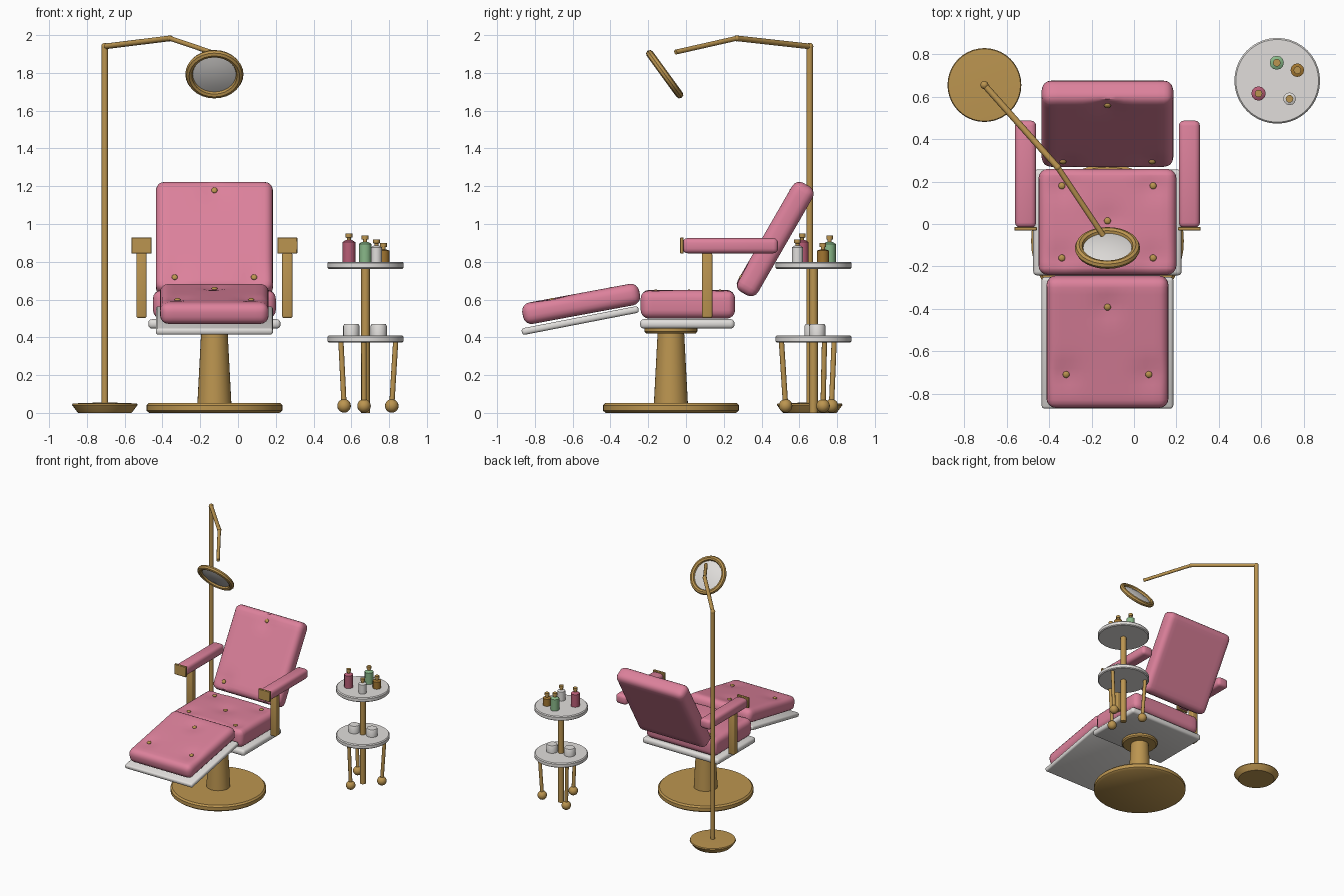
import bpy, bmesh, math
from mathutils import Vector, Matrix

if "Cube" in bpy.data.objects:
    bpy.data.objects.remove(bpy.data.objects["Cube"])


def material(name, rgb):
    m = bpy.data.materials.new(name)
    m.use_nodes = True
    m.diffuse_color = (*rgb, 1)
    m.node_tree.nodes["Principled BSDF"].inputs["Base Color"].default_value = (*rgb, 1)
    return m


GOLD = material("brushed gold", (0.50, 0.30, 0.08))
PINK = material("pink upholstery", (0.72, 0.22, 0.33))
WHITE = material("white enamel", (0.75, 0.73, 0.71))
GREEN = material("green glass", (0.25, 0.48, 0.25))
AMBER = material("amber glass", (0.36, 0.18, 0.03))
ROSE = material("rose glass", (0.48, 0.11, 0.18))


def finish(name, bm, mat, matrix=None, angle=40):
    """Turn a bmesh into a named, shaded object."""
    bmesh.ops.recalc_face_normals(bm, faces=bm.faces)
    if matrix:
        bmesh.ops.transform(bm, matrix=matrix, verts=bm.verts)
    mesh = bpy.data.meshes.new(name)
    bm.to_mesh(mesh)
    bm.free()
    mesh.materials.append(mat)
    ob = bpy.data.objects.new(name, mesh)
    bpy.context.collection.objects.link(ob)
    bpy.ops.object.select_all(action="DESELECT")
    ob.select_set(True)
    bpy.context.view_layer.objects.active = ob
    bpy.ops.object.shade_smooth_by_angle(angle=math.radians(angle))
    return ob


def placed(loc, tilt=0):
    return Matrix.Translation(loc) @ Matrix.Rotation(math.radians(tilt), 4, "X")


def rounded_box(size, radius, segments=3):
    bm = bmesh.new()
    bmesh.ops.create_cube(bm, size=1)
    bmesh.ops.scale(bm, vec=size, verts=bm.verts)
    bmesh.ops.bevel(bm, geom=bm.edges[:], offset=radius, segments=segments,
                    profile=0.5, affect="EDGES")
    return bm


def box(name, loc, size, mat, radius=0.01, tilt=0, segments=3):
    return finish(name, rounded_box(size, radius, segments), mat, placed(loc, tilt))


def lathe(name, profile, loc, mat, steps=32, tilt=0):
    """Spin a (radius, height) profile around its vertical axis."""
    bm = bmesh.new()
    verts = [bm.verts.new((r, 0, z)) for r, z in profile]
    edges = [bm.edges.new(pair) for pair in zip(verts, verts[1:])]
    bmesh.ops.spin(bm, geom=verts + edges, cent=(0, 0, 0), axis=(0, 0, 1),
                   angle=math.tau, steps=steps)
    bmesh.ops.remove_doubles(bm, verts=bm.verts, dist=0.0001)
    return finish(name, bm, mat, placed(loc, tilt))


def rod(name, a, b, radius, mat, sides=12):
    a, b = Vector(a), Vector(b)
    bm = bmesh.new()
    bmesh.ops.create_cone(bm, cap_ends=True, segments=sides, radius1=radius,
                          radius2=radius, depth=(b - a).length)
    turn = (b - a).to_track_quat("Z", "Y").to_matrix().to_4x4()
    return finish(name, bm, mat, Matrix.Translation((a + b) / 2) @ turn)


def ball(name, loc, radius, mat, matrix=None):
    bm = bmesh.new()
    bmesh.ops.create_uvsphere(bm, u_segments=16, v_segments=10, radius=radius)
    return finish(name, bm, mat, matrix or Matrix.Translation(loc))


def cushion(name, loc, size, tilt, buttons):
    """Padded block with buttons pulled into its upper face."""
    bm = rounded_box(size, 0.045, 4)
    for axis in (0, 1):
        for i in range(-7, 8):
            co, no = Vector((0, 0, 0)), Vector((0, 0, 0))
            co[axis] = i / 16 * size[axis]
            no[axis] = 1
            bmesh.ops.bisect_plane(bm, geom=bm.verts[:] + bm.edges[:] + bm.faces[:],
                                   plane_co=co, plane_no=no)
    for v in bm.verts:
        if v.co.z > size[2] * 0.4:
            for x, y in buttons:
                d2 = (v.co.x - x) ** 2 + (v.co.y - y) ** 2
                v.co.z -= 0.012 * math.exp(-d2 / 0.004)
    place = placed(loc, tilt)
    finish(name, bm, PINK, place)
    for i, (x, y) in enumerate(buttons):
        spot = Matrix.Translation((x, y, size[2] / 2 - 0.008))
        squash = Matrix.Diagonal((1, 1, 0.6, 1))
        ball(f"{name}_button_{i + 1}", None, 0.016, GOLD, place @ spot @ squash)


# Chair pedestal
CX, CY = -0.125, -0.08
lathe("chair_base", [(0, 0), (0.345, 0), (0.36, 0.012), (0.36, 0.04), (0.348, 0.052), (0, 0.052)],
      (CX, CY, 0), GOLD, 48)
lathe("chair_column", [(0, 0.05), (0.09, 0.05), (0.07, 0.43), (0, 0.43)], (CX, CY, 0), GOLD)
lathe("seat_flange", [(0, 0.42), (0.13, 0.42), (0.14, 0.43), (0.14, 0.447), (0, 0.447)],
      (CX, CY, 0), GOLD)

# Seat, leg rest and backrest
box("seat_plate", (CX, 0.007, 0.471), (0.70, 0.50, 0.05), WHITE, 0.02)
cushion("seat_cushion", (CX, 0.01, 0.575), (0.65, 0.50, 0.152), 0,
        [(0, 0.005)] + [(sx * 0.215, sy * 0.17) for sx in (-1, 1) for sy in (-1, 1)])
box("leg_plate", (CX, -0.56, 0.489), (0.62, 0.63, 0.036), WHITE, 0.014, 11)
cushion("leg_cushion", (CX, -0.555, 0.577), (0.575, 0.63, 0.115), 10.5,
        [(0, 0.175), (-0.195, -0.148), (0.195, -0.148)])
cushion("backrest_cushion", (CX, 0.472, 0.92), (0.62, 0.665, 0.125), 60,
        [(0, 0.267), (-0.21, -0.264), (0.21, -0.264)])

# Armrests
for side, s in (("left", 1), ("right", -1)):
    x = CX + s * 0.386
    box(f"{side}_arm_pad", (x, 0.235, 0.885), (0.1, 0.505, 0.08), PINK, 0.025)
    box(f"{side}_arm_cap", (x, -0.022, 0.886), (0.106, 0.018, 0.086), GOLD, 0.003, 0, 1)
    box(f"{side}_arm_post", (x, 0.112, 0.675), (0.055, 0.055, 0.345), GOLD, 0.01)

# Standing magnifier lamp
LX, LY = -0.705, 0.655
lathe("lamp_base", [(0, 0), (0.14, 0), (0.15, 0.01), (0.174, 0.042), (0.17, 0.05), (0, 0.056)],
      (LX, LY, 0), GOLD, 40)
shoulder, elbow, tip = (LX, LY, 1.94), (-0.36, 0.268, 1.983), (-0.145, -0.055, 1.91)
rod("lamp_pole", (LX, LY, 0.05), shoulder, 0.018, GOLD)
rod("lamp_upper_arm", shoulder, elbow, 0.015, GOLD)
rod("lamp_lower_arm", elbow, tip, 0.013, GOLD)
ball("lamp_shoulder_joint", shoulder, 0.019, GOLD)
ball("lamp_elbow_joint", elbow, 0.016, GOLD)
HEAD, TILT = (-0.125, -0.113, 1.793), -54
ring = [(0.134 + 0.02 * math.cos(a), 0.02 * math.sin(a))
        for a in (math.tau * i / 8 for i in range(9))]
lathe("magnifier_ring", ring, HEAD, GOLD, 28, TILT)
lathe("magnifier_lens", [(0, -0.016), (0.07, -0.012), (0.122, 0), (0.07, 0.012), (0, 0.016)],
      HEAD, WHITE, 28, TILT)

# Trolley
TX, TY = 0.675, 0.675
for name, z in (("top_tray", 0.763), ("lower_tray", 0.373)):
    lathe(name, [(0, 0), (0.195, 0), (0.202, 0.006), (0.202, 0.03), (0.195, 0.037), (0, 0.037)],
          (TX, TY, z), WHITE, 40)
rod("trolley_post", (TX, TY, 0), (TX, TY, 0.77), 0.023, GOLD, 16)
for i, degrees in enumerate((20, 140, 267)):
    a = math.radians(degrees)
    way = Vector((math.cos(a), math.sin(a), 0))
    foot = Vector((TX, TY, 0.037)) + way * 0.148
    rod(f"trolley_leg_{i + 1}", foot, Vector((TX, TY, 0.38)) + way * 0.17, 0.014, GOLD)
    ball(f"trolley_caster_{i + 1}", foot, 0.036, GOLD)

# Bottles on the top tray
for name, x, y, h, r, mat in (("rose", 0.587, 0.615, 0.115, 0.034, ROSE),
                              ("green", 0.673, 0.76, 0.105, 0.033, GREEN),
                              ("white", 0.733, 0.59, 0.085, 0.03, WHITE),
                              ("amber", 0.77, 0.725, 0.065, 0.032, AMBER)):
    lathe(f"{name}_bottle", [(0, 0), (r, 0), (r, h * 0.9), (r * 0.5, h), (0, h)],
          (x, y, 0.8), mat, 12)
    lathe(f"{name}_bottle_cap", [(0, 0), (0.011, 0), (0.011, 0.014), (0.018, 0.016),
                                 (0.018, 0.036), (0, 0.036)], (x, y, 0.798 + h), GOLD, 10)

# Jars on the lower tray
for i, (x, y) in enumerate(((0.6, 0.67), (0.745, 0.695))):
    lathe(f"jar_{i + 1}", [(0, 0), (0.043, 0), (0.043, 0.05), (0.038, 0.06), (0, 0.06)],
          (x, y, 0.41), WHITE, 20)
